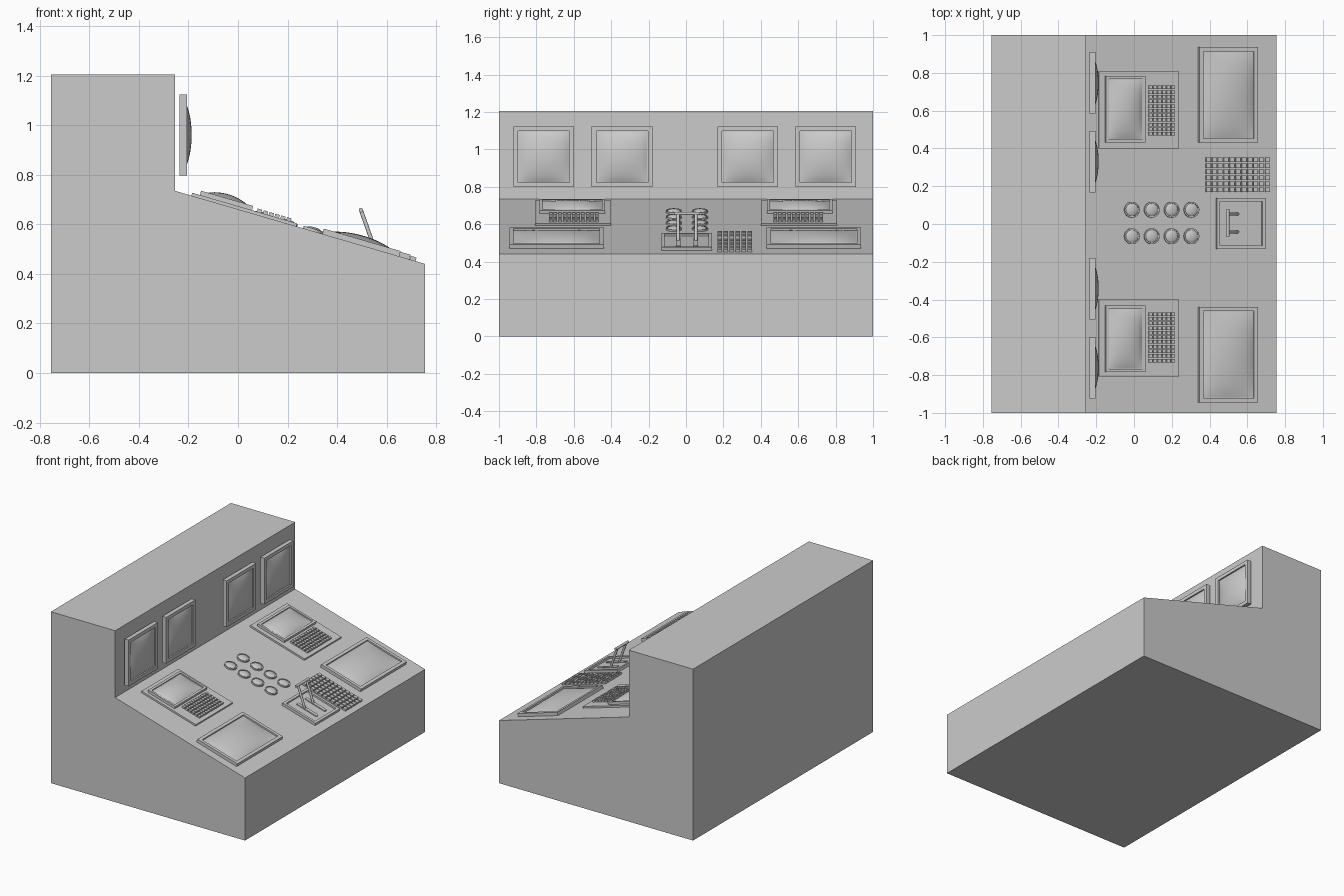
import bpy, bmesh, math
from mathutils import Matrix, Vector

if "Cube" in bpy.data.objects:
    bpy.data.objects.remove(bpy.data.objects["Cube"])

TILT = math.atan2(0.295, 1.01)
# Local frames: x runs down the surface, y across, z outward
DESK = Matrix.Translation((-0.255, 0, 0.735)) @ Matrix.Rotation(TILT, 4, 'Y')
WALL = Matrix.Translation((-0.255, 0, 0)) @ Matrix.Rotation(math.pi / 2, 4, 'Y')


def finish(name, bm, matrix=Matrix(), smooth=False):
    bmesh.ops.recalc_face_normals(bm, faces=bm.faces)
    mesh = bpy.data.meshes.new(name)
    bm.to_mesh(mesh)
    bm.free()
    ob = bpy.data.objects.new(name, mesh)
    ob.matrix_world = matrix
    bpy.context.collection.objects.link(ob)
    if smooth:
        bpy.context.view_layer.objects.active = ob
        ob.select_set(True)
        bpy.ops.object.shade_smooth_by_angle(angle=math.radians(30))
        ob.select_set(False)
    return ob


def span(x0, x1):
    """World x range on the desk -> local centre and length."""
    c = math.cos(TILT)
    return ((x0 + x1) / 2 + 0.255) / c, (x1 - x0) / c


def add_box(bm, cx, cy, z0, w, h, d):
    m = Matrix.Translation((cx, cy, z0 + d / 2)) @ Matrix.Diagonal((w, h, d, 1))
    bmesh.ops.create_cube(bm, size=1, matrix=m)


def add_rod(bm, a, b, r):
    a, b = Vector(a), Vector(b)
    m = Matrix.Translation((a + b) / 2) @ (b - a).to_track_quat('Z', 'Y').to_matrix().to_4x4()
    bmesh.ops.create_cone(bm, cap_ends=True, segments=16, radius1=r, radius2=r,
                          depth=(b - a).length, matrix=m)


def bezel(name, frame, cx, cy, z0, w, h, depth, border, recess, bulge=0):
    """Box with a sunken face; bulge adds a domed glass in the recess."""
    bm = bmesh.new()
    rings = []
    for inset, z in ((0, z0), (0, z0 + depth), (border, z0 + depth), (border, z0 + depth - recess)):
        a, b = w / 2 - inset, h / 2 - inset
        rings.append([bm.verts.new((cx + i * a, cy + j * b, z))
                      for i, j in ((-1, -1), (1, -1), (1, 1), (-1, 1))])
    for r, s in zip(rings, rings[1:]):
        for i in range(4):
            k = (i + 1) % 4
            bm.faces.new((r[i], r[k], s[k], s[i]))
    bm.faces.new(rings[0])
    bm.faces.new(rings[-1])
    finish(name + "_frame", bm, frame)
    if bulge:
        bm = bmesh.new()
        bmesh.ops.create_grid(bm, x_segments=16, y_segments=16, size=1)
        a, b = w / 2 - border - 0.003, h / 2 - border - 0.003
        for v in bm.verts:
            u, t = v.co.x, v.co.y
            lift = max(0, (1 - u * u) * (1 - t * t)) ** 0.8
            v.co = (cx + u * a, cy + t * b, z0 + depth - recess + 0.001 + bulge * lift)
        finish(name + "_glass", bm, frame, True)


def keypad(name, x0, x1, y0, y1, nx, ny, z0, d):
    bm = bmesh.new()
    c, w = span(x0, x1)
    px, py = w / nx, (y1 - y0) / ny
    for i in range(nx):
        for j in range(ny):
            add_box(bm, c - w / 2 + (i + 0.5) * px, y0 + (j + 0.5) * py, z0, px * 0.76, py * 0.76, d)
    finish(name, bm, DESK)


# Console body
bm = bmesh.new()
profile = [(-0.755, 0), (0.755, 0), (0.755, 0.44), (-0.255, 0.735), (-0.255, 1.205), (-0.755, 1.205)]
face = bm.faces.new([bm.verts.new((x, -1, z)) for x, z in profile])
ext = bmesh.ops.extrude_face_region(bm, geom=[face])
bmesh.ops.translate(bm, vec=(0, 2, 0), verts=[g for g in ext['geom'] if isinstance(g, bmesh.types.BMVert)])
finish("console_body", bm)

# Wall monitors, standing slightly off the upright
for i, y in enumerate((-0.76, -0.342, 0.33, 0.747)):
    bezel(f"wall_monitor_{i}", WALL, -0.96, y, 0.02, 0.325, 0.325, 0.03, 0.025, 0.01, 0.027)

# Mirrored desk stations
for side, s in (("left", -1), ("right", 1)):
    c, w = span(0.34, 0.65)
    bezel(f"{side}_large_screen", DESK, c, s * 0.688 - 0.004, -0.003, w, 0.505, 0.025, 0.022, 0.01, 0.026)
    c, w = span(-0.188, 0.235)
    bm = bmesh.new()
    add_box(bm, c, s * 0.604, -0.003, w, 0.408, 0.015)
    finish(f"{side}_station_plate", bm, DESK)
    c, w = span(-0.157, 0.053)
    bezel(f"{side}_small_screen", DESK, c, s * 0.608, 0.01, w, 0.352, 0.02, 0.016, 0.008, 0.024)
    ky = s * 0.6
    keypad(f"{side}_keypad", 0.07, 0.212, ky - 0.135, ky + 0.135, 6, 11, 0.01, 0.015)

# Loose keypad by the levers
keypad("front_keypad", 0.375, 0.72, 0.165, 0.357, 11, 6, -0.003, 0.018)

# Round push buttons: ring with a domed cap
prof = [(0.042, -0.002), (0.042, 0.01), (0.036, 0.01), (0.036, 0.006)]
prof += [(0.034 * math.cos(t * math.pi / 10), 0.006 + 0.011 * math.sin(t * math.pi / 10)) for t in range(5)]
for i in range(4):
    for j, y in enumerate((-0.065, 0.075)):
        bm = bmesh.new()
        c, _ = span(-0.012 + i * 0.105, 0)
        c = (-0.012 + i * 0.105 + 0.255) / math.cos(TILT)
        vs = [bm.verts.new((r, 0, z)) for r, z in prof + [(0, 0.017)]]
        es = [bm.edges.new(p) for p in zip(vs, vs[1:])]
        bmesh.ops.spin(bm, geom=vs + es, cent=(0, 0, 0), axis=(0, 0, 1), angle=math.tau, steps=28)
        bmesh.ops.remove_doubles(bm, verts=bm.verts, dist=1e-5)
        bmesh.ops.translate(bm, vec=(c, y, 0), verts=bm.verts)
        finish(f"button_{i}_{j}", bm, DESK, True)

# Lever base with sunken tray
c, w = span(0.433, 0.691)
bezel("lever_base", DESK, c, 0.003, -0.003, w, 0.27, 0.022, 0.018, 0.012)

# Lever slots and the twin levers joined by a handle
sc, sw = span(0.49, 0.635)
bm = bmesh.new()
for y in (-0.042, 0.053):
    add_box(bm, sc, y, 0.005, sw, 0.024, 0.008)
    add_rod(bm, (sc + sw / 2, y, 0.005), (sc + sw / 2, y, 0.013), 0.012)
finish("lever_slots", bm, DESK)
bm = bmesh.new()
for y in (-0.042, 0.053):
    add_rod(bm, (0.55, y, 0.505), (0.496, y, 0.657), 0.008)
add_rod(bm, (0.496, -0.065, 0.657), (0.496, 0.076, 0.657), 0.009)
finish("twin_levers", bm, Matrix(), True)
